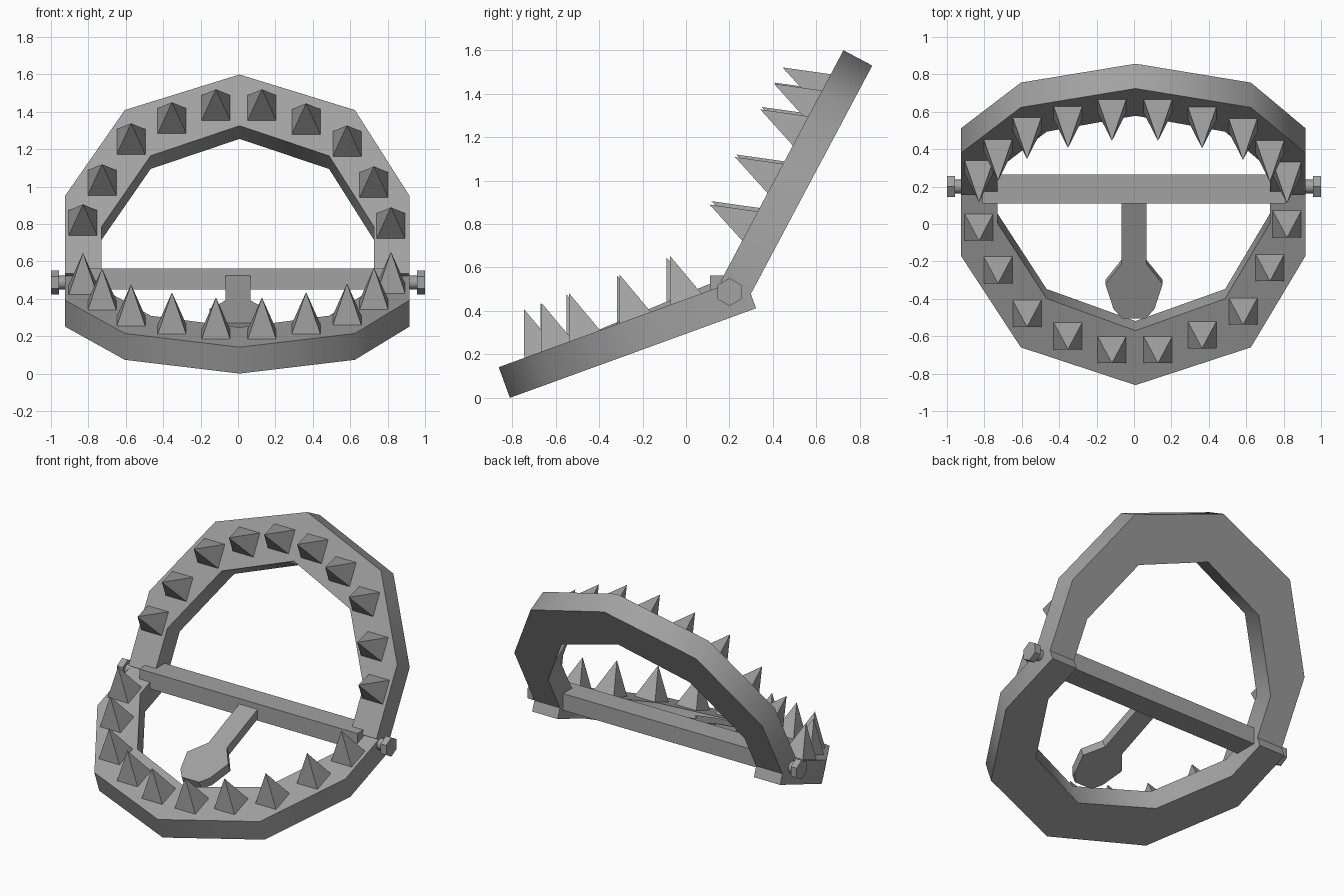
import bpy, bmesh, math
from mathutils import Vector, Matrix

cube = bpy.data.objects.get("Cube")
if cube:
    bpy.data.objects.remove(cube, do_unlink=True)

steel = bpy.data.materials.new("grey_steel")
steel.use_nodes = True
GREY = (0.36, 0.36, 0.36, 1)
steel.diffuse_color = GREY
steel.node_tree.nodes["Principled BSDF"].inputs["Base Color"].default_value = GREY


def finish(name, bm, smooth=None):
    bmesh.ops.recalc_face_normals(bm, faces=bm.faces)
    mesh = bpy.data.meshes.new(name)
    bm.to_mesh(mesh)
    bm.free()
    mesh.materials.append(steel)
    obj = bpy.data.objects.new(name, mesh)
    bpy.context.collection.objects.link(obj)
    if smooth:
        bpy.ops.object.select_all(action='DESELECT')
        obj.select_set(True)
        bpy.context.view_layer.objects.active = obj
        bpy.ops.object.shade_smooth_by_angle(angle=math.radians(smooth))
    return obj


def frame(origin, degrees, flip=1):
    """Map (x, along, out) to world: along leans at an angle, out is its normal."""
    a = math.radians(degrees)
    along = Vector((0, math.cos(a), math.sin(a)))
    out = Vector((0, -math.sin(a), math.cos(a))) * flip
    return lambda x, u, n: Vector(origin) + Vector((x, 0, 0)) + along * u + out * n


def prism(name, outline, low, high, place, smooth=None):
    bm = bmesh.new()
    rings = [[bm.verts.new(place(x, u, n)) for x, u in outline] for n in (low, high)]
    for ring in rings:
        bm.faces.new(ring)
    count = len(outline)
    for i in range(count):
        j = (i + 1) % count
        bm.faces.new((rings[0][i], rings[0][j], rings[1][j], rings[1][i]))
    return finish(name, bm, smooth)


def spike(name, x, u, base, place):
    half, height = 0.078, 0.21
    bm = bmesh.new()
    foot = [bm.verts.new(place(x + sx * half, u + su * half, base - 0.005))
            for sx, su in ((-1, -1), (1, -1), (1, 1), (-1, 1))]
    tip = bm.verts.new(place(x, u, base + height))
    bm.faces.new(foot)
    for i in range(4):
        bm.faces.new((foot[i], foot[(i + 1) % 4], tip))
    finish(name, bm)


# Arched jaw outline: outer edge, then inner edge back
JAW = [(-0.925, 0), (-0.925, 0.47), (-0.605, 0.99), (0.008, 1.205),
       (0.625, 0.99), (0.917, 0.47), (0.917, 0),
       (0.727, 0), (0.727, 0.283), (0.487, 0.713), (0.008, 0.895),
       (-0.467, 0.713), (-0.73, 0.283), (-0.73, 0)]
SPIKES = [(-0.829, 0.307), (-0.727, 0.55), (-0.572, 0.798), (-0.353, 0.925),
          (-0.118, 1.004), (0.128, 1.004), (0.364, 0.919), (0.583, 0.785),
          (0.727, 0.537), (0.818, 0.289)]
PIVOT = (0, 0.2, 0.485)

# Jaws with their teeth
for side, degrees, flip, start, bottom in (("upper", 62, 1, 0.025, -0.09),
                                           ("lower", 200, -1, -0.09, -0.11)):
    place = frame(PIVOT, degrees, flip)
    top = bottom + 0.15
    prism(side + "_jaw", [(x, u + start) for x, u in JAW], bottom, top, place, 42)
    for i, (x, u) in enumerate(SPIKES):
        spike(f"{side}_spike_{i + 1}", x, u + start, top, place)

# Cross bar between the hinges
flat = frame((0, 0, 0), 0)
prism("cross_bar", [(-0.81, 0.11), (0.81, 0.11), (0.81, 0.265), (-0.81, 0.265)],
      0.45, 0.562, flat)

# Trigger arm ending in a faceted pan
half = [(0.068, -0.06), (0.068, 0.353), (0.153, 0.467), (0.11, 0.61), (0.065, 0.665)]
pan = half + [(-x, u) for x, u in reversed(half)]
prism("trigger_pan", pan, -0.06, 0, frame((0, 0.11, 0.525), 202.5, -1))

# Hinge pins: thin shaft and hexagonal head on each side
for side, s in (("left", 1), ("right", -1)):
    for part, radius, sides, x0, x1 in (("shaft", 0.037, 12, 0.78, 0.965),
                                        ("head", 0.064, 6, 0.957, 1.0)):
        bm = bmesh.new()
        spot = Matrix.Translation((s * (x0 + x1) / 2, 0.2, 0.487))
        bmesh.ops.create_cone(bm, cap_ends=True, segments=sides, radius1=radius,
                              radius2=radius, depth=x1 - x0,
                              matrix=spot @ Matrix.Rotation(math.pi / 2, 4, 'Y')
                              @ Matrix.Rotation(math.pi / 2, 4, 'Z'))
        # Hexagon heads stand on a corner
        if part == "head":
            high = max(v.co.z for v in bm.verts) - 0.487
            if high < radius * 0.95:
                bmesh.ops.rotate(bm, verts=bm.verts, cent=(0, 0.2, 0.487),
                                 matrix=Matrix.Rotation(math.pi / 6, 3, 'X'))
        finish(f"{side}_pin_{part}", bm, 40 if part == "shaft" else None)
